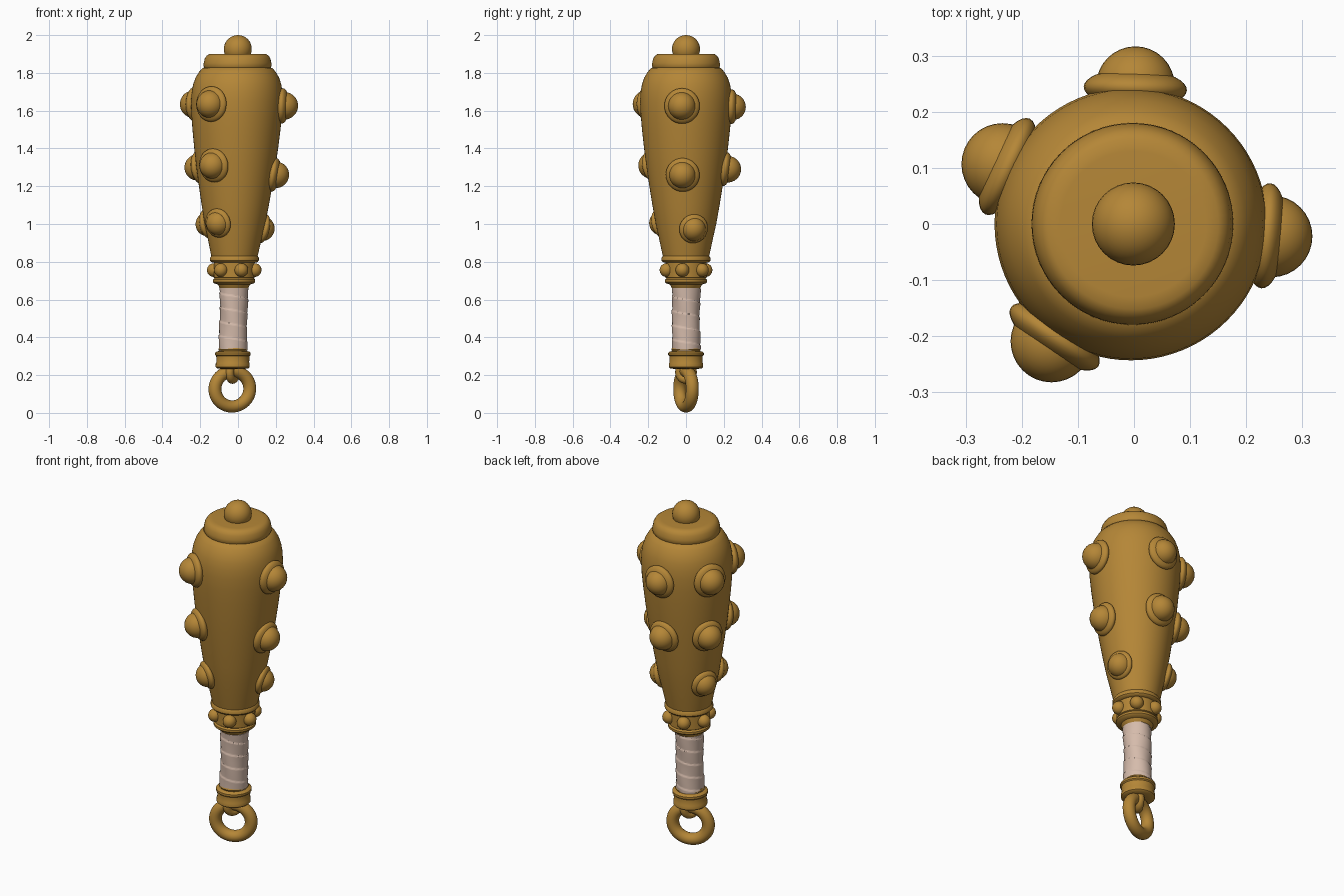
import bpy, bmesh, math
from mathutils import Matrix, Vector

if "Cube" in bpy.data.objects:
    bpy.data.objects.remove(bpy.data.objects["Cube"])


def material(name, color):
    m = bpy.data.materials.new(name)
    m.diffuse_color = (*color, 1)
    m.use_nodes = True
    m.node_tree.nodes["Principled BSDF"].inputs["Base Color"].default_value = m.diffuse_color
    return m


BRONZE = material("aged bronze", (0.46, 0.24, 0.038))
CLOTH = material("pale cloth", (0.67, 0.50, 0.41))


def finish(name, bm, mat):
    # the whole club leans very slightly in x
    for v in bm.verts:
        v.co.x += -0.032 + 0.016 * v.co.z
    bmesh.ops.recalc_face_normals(bm, faces=bm.faces)
    me = bpy.data.meshes.new(name)
    bm.to_mesh(me)
    bm.free()
    me.materials.append(mat)
    me.shade_smooth()
    me.set_sharp_from_angle(angle=math.radians(40))
    ob = bpy.data.objects.new(name, me)
    bpy.context.collection.objects.link(ob)
    return ob


def lathe(name, profile, mat, seg=64, wobble=None):
    """Revolve (radius, z) points about z, closing both ends."""
    bm = bmesh.new()
    rings = []
    for r, z in profile:
        ring = []
        for i in range(seg):
            a = 2 * math.pi * i / seg
            rr = r + (wobble(a, z) if wobble else 0)
            ring.append(bm.verts.new((rr * math.cos(a), rr * math.sin(a), z)))
        rings.append(ring)
    for p, q in zip(rings, rings[1:]):
        for i in range(seg):
            j = (i + 1) % seg
            bm.faces.new((p[i], p[j], q[j], q[i]))
    bm.faces.new(rings[0])
    bm.faces.new(rings[-1])
    return finish(name, bm, mat)


def ball(bm, center, r, matrix=Matrix(), squash=1.0):
    m = Matrix.Translation(center) @ matrix @ Matrix.Diagonal((1, 1, squash, 1))
    bmesh.ops.create_uvsphere(bm, u_segments=32, v_segments=18, radius=r, matrix=m)


def torus(name, center, major, minor, turn, mat, stretch=1.0):
    """Upright ring whose plane is turned about z."""
    bm = bmesh.new()
    n, k = 56, 20
    rot = Matrix.Rotation(turn, 3, 'Z')
    g = []
    for i in range(n):
        a = 2 * math.pi * i / n
        row = []
        for j in range(k):
            b = 2 * math.pi * j / k
            d = major + minor * math.cos(b)
            p = Vector((d * math.cos(a), minor * math.sin(b), d * math.sin(a) * stretch))
            row.append(bm.verts.new(rot @ p + Vector(center)))
        g.append(row)
    for i in range(n):
        for j in range(k):
            i2, j2 = (i + 1) % n, (j + 1) % k
            bm.faces.new((g[i][j], g[i2][j], g[i2][j2], g[i][j2]))
    return finish(name, bm, mat)


# club head
BODY = [(0.115, 0.80), (0.125, 0.84), (0.142, 0.92), (0.160, 1.0), (0.178, 1.1),
        (0.194, 1.2), (0.209, 1.3), (0.222, 1.4), (0.233, 1.5), (0.240, 1.58),
        (0.243, 1.65), (0.240, 1.70), (0.233, 1.74), (0.221, 1.775),
        (0.203, 1.805), (0.185, 1.825), (0.165, 1.832)]
lathe("club_head", BODY, BRONZE, 80)

# top cap and knob
lathe("top_cap", [(0.15, 1.815), (0.172, 1.822), (0.180, 1.835), (0.179, 1.852),
                  (0.174, 1.875), (0.165, 1.89), (0.152, 1.899), (0.13, 1.901)], BRONZE)
bm = bmesh.new()
ball(bm, (0, 0, 1.926), 0.074)
finish("top_knob", bm, BRONZE)


def body_radius(z):
    for (r0, z0), (r1, z1) in zip(BODY, BODY[1:]):
        if z0 <= z <= z1:
            return r0 + (r1 - r0) * (z - z0) / (z1 - z0)


# round studs on flat bosses: angle, height, ball radius, boss radius, lift
STUDS = [(-5, 1.625, 0.073, 0.094, 0.010), (88, 1.62, 0.070, 0.092, 0.005),
         (155, 1.635, 0.073, 0.094, 0.010), (236, 1.635, 0.073, 0.094, 0.010),
         (-5, 1.26, 0.070, 0.090, 0.010), (88, 1.29, 0.070, 0.090, 0.014),
         (155, 1.30, 0.070, 0.090, 0.014), (236, 1.31, 0.070, 0.090, 0.010),
         (15, 0.975, 0.065, 0.078, -0.004), (157, 1.0, 0.065, 0.078, -0.004),
         (236, 1.005, 0.065, 0.078, -0.004)]
for n, (deg, z, r, base, lift) in enumerate(STUDS):
    a = math.radians(deg)
    d = Vector((math.cos(a), math.sin(a), 0))
    slope = (body_radius(z + 0.05) - body_radius(z - 0.05)) / 0.1
    rot = (d - Vector((0, 0, slope))).to_track_quat('Z', 'Y').to_matrix().to_4x4()
    R = body_radius(z)
    bm = bmesh.new()
    ball(bm, d * (R + lift) + Vector((0, 0, z)), r)
    ball(bm, d * R + Vector((0, 0, z)), base, rot, 0.38)
    finish(f"stud_{n + 1}", bm, BRONZE)

# studded collar below the head
lathe("collar", [(0.07, 0.655), (0.078, 0.665), (0.085, 0.68), (0.104, 0.685), (0.112, 0.693),
                 (0.112, 0.705), (0.104, 0.713), (0.108, 0.716), (0.108, 0.795),
                 (0.122, 0.798), (0.129, 0.806), (0.129, 0.822), (0.122, 0.831),
                 (0.11, 0.833)], BRONZE)
bm = bmesh.new()
for i in range(6):
    a = math.radians(-70 + 60 * i)
    ball(bm, (0.110 * math.cos(a), 0.110 * math.sin(a), 0.756), 0.036)
finish("collar_studs", bm, BRONZE)


# cloth grip with overlapping spiral wraps
def wraps(a, z):
    t = (z / 0.075 + a / (2 * math.pi)) % 1
    return 0.004 * t + 0.0015 * math.sin(3 * a + 25 * z)


lathe("grip_wrap", [(0.071 + 0.05 * abs((0.33 + i * 0.005) - 0.5) ** 1.5, 0.33 + i * 0.005)
                    for i in range(67)], CLOTH, 48, wraps)

# pommel collar
lathe("pommel", [(0.05, 0.232), (0.082, 0.235), (0.090, 0.242), (0.090, 0.262), (0.087, 0.268),
                 (0.088, 0.30), (0.094, 0.306), (0.094, 0.318), (0.086, 0.325),
                 (0.074, 0.327), (0.078, 0.335), (0.074, 0.343), (0.06, 0.345)], BRONZE)

# hanging eye and ring
torus("pommel_eye", (0, 0, 0.215), 0.038, 0.023, math.radians(65), BRONZE)
torus("hanging_ring", (0, 0, 0.127), 0.098, 0.034, math.radians(20), BRONZE, 0.95)
